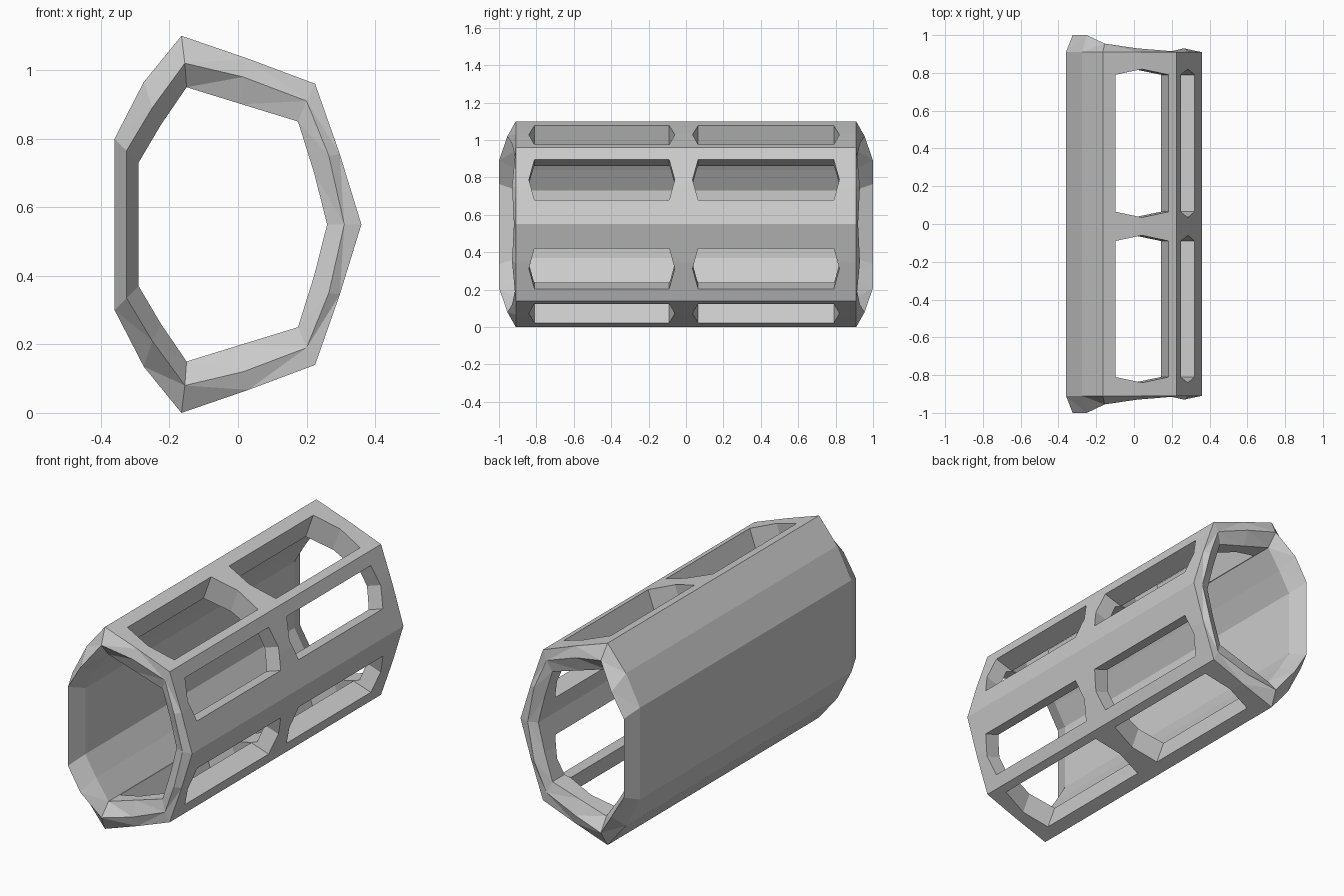
import bpy, bmesh
from mathutils import Vector

if "Cube" in bpy.data.objects:
    bpy.data.objects.remove(bpy.data.objects["Cube"])

MID = 0.55      # height of the symmetry plane
BODY = 0.91     # half length of the outer shell

# Upper half section: outer (x, z), rim ridge (x, z, y), inner (x, z); z from MID
half = [
    ((0.36, 0.0), (0.31, 0.0, 0.92), (0.26, 0.0)),
    ((0.297, 0.205), (0.265, 0.2, 0.93), (0.222, 0.15)),
    ((0.225, 0.41), (0.20, 0.36, 0.915), (0.175, 0.30)),
    ((0.03, 0.483), (0.015, 0.43, 0.93), (0.012, 0.35)),
    ((-0.165, 0.55), (-0.155, 0.47, 0.955), (-0.15, 0.40)),
    ((-0.275, 0.415), (-0.25, 0.34, 1.0), (-0.225, 0.29)),
    ((-0.36, 0.25), (-0.325, 0.215, 1.0), (-0.29, 0.18)),
]
section = [(p, 1) for p in half] + [(p, -1) for p in reversed(half[1:])]


def finish(bm, name):
    bmesh.ops.recalc_face_normals(bm, faces=bm.faces[:])
    me = bpy.data.meshes.new(name)
    bm.to_mesh(me)
    bm.free()
    ob = bpy.data.objects.new(name, me)
    bpy.context.collection.objects.link(ob)
    return ob


# Hollow shell with bevelled end rims
bm = bmesh.new()
loops = []
for end, order in ((-1, (0, 1, 2)), (1, (2, 1, 0))):
    for k in order:
        ring = []
        for p, s in section:
            y = p[1][2] if k == 1 else (BODY if k == 0 else 0.90)
            ring.append(bm.verts.new((p[k][0], end * y, MID + s * p[k][1])))
        loops.append(ring)
n = len(section)
for i, a in enumerate(loops):
    b = loops[(i + 1) % len(loops)]
    for j in range(n):
        k = (j + 1) % n
        bm.faces.new((a[j], a[k], b[k], b[j]))
bmesh.ops.triangulate(bm, faces=[f for f in bm.faces if f.calc_area() < 0.06])
shell = finish(bm, "tube_shell")


# Window cutters: pairs of prisms with slightly pointed ends, square to each face
def window_pair(name, p, q, s):
    p = Vector((p[0], 0, MID + s * p[1]))
    q = Vector((q[0], 0, MID + s * q[1]))
    c, d = (p + q) / 2, q - p
    nrm = Vector((d.z, 0, -d.x)).normalized()
    if nrm.dot(c - Vector((0, 0, MID))) < 0:
        nrm = -nrm
    bm = bmesh.new()
    for y0, y1 in ((-0.81, -0.09), (0.065, 0.79)):
        outline = [(p, y0), (c, y0 - 0.03), (q, y0), (q, y1), (c, y1 + 0.03), (p, y1)]
        caps = [[bm.verts.new(v + Vector((0, y, 0)) + nrm * h) for v, y in outline]
                for h in (0.08, -0.17)]
        bm.faces.new(caps[0])
        bm.faces.new(caps[1][::-1])
        for j in range(6):
            k = (j + 1) % 6
            bm.faces.new((caps[0][j], caps[1][j], caps[1][k], caps[0][k]))
    ob = finish(bm, name)
    ob.hide_render = True
    return ob


bpy.context.view_layer.objects.active = shell
for s in (1, -1):
    for label, p, q in (("roof", (-0.10, 0.525), (0.183, 0.425)),
                        ("side", (0.247, 0.345), (0.317, 0.128))):
        cutter = window_pair(label + "_window_cutter", p, q, s)
        mod = shell.modifiers.new(label, 'BOOLEAN')
        mod.operation = 'DIFFERENCE'
        mod.solver = 'EXACT'
        mod.object = cutter
        bpy.ops.object.modifier_apply(modifier=mod.name)
        bpy.data.objects.remove(cutter)
